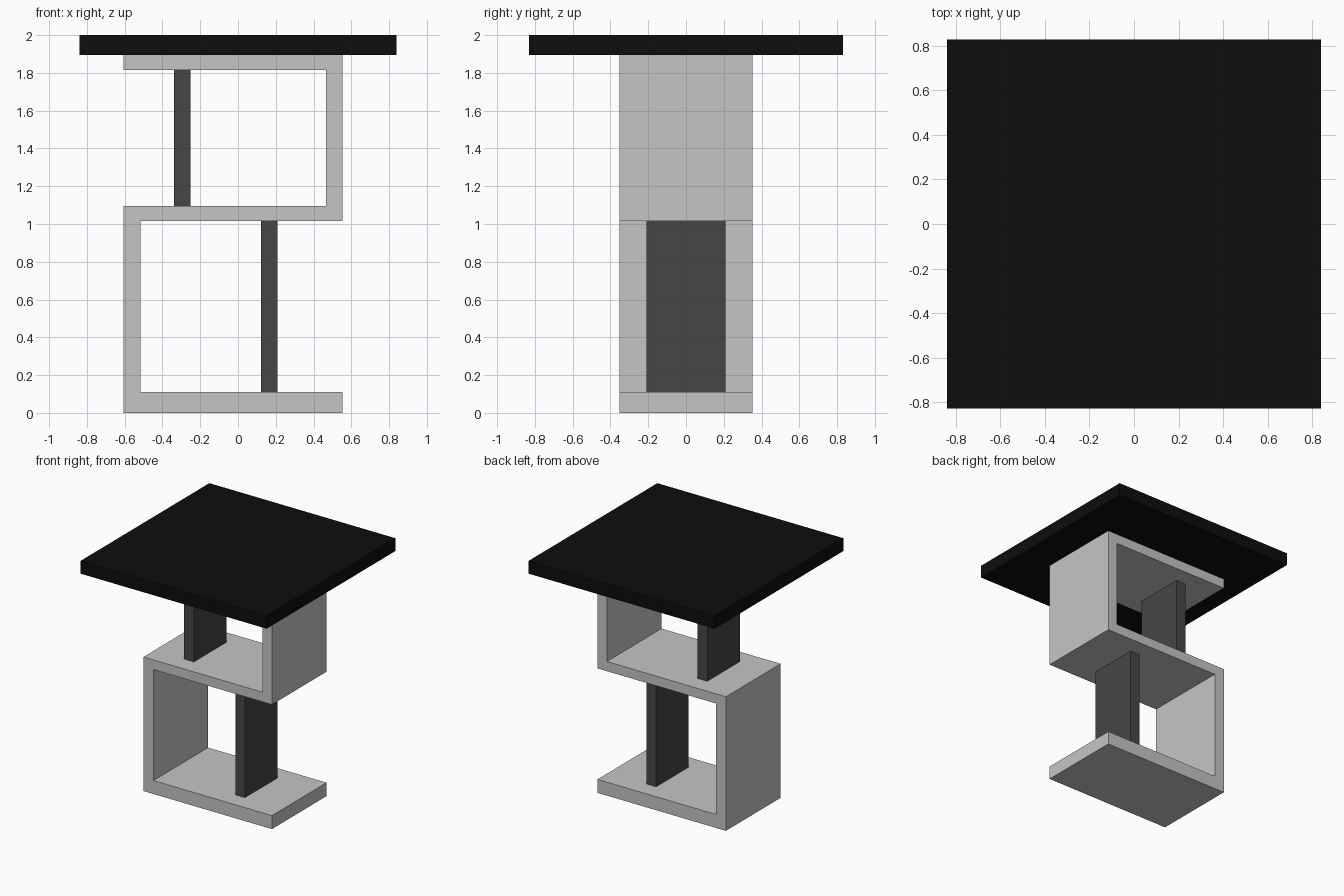
import bpy, bmesh

if "Cube" in bpy.data.objects:
    bpy.data.objects.remove(bpy.data.objects["Cube"])


def material(name, r, g, b):
    m = bpy.data.materials.new(name)
    m.diffuse_color = (r, g, b, 1)
    m.use_nodes = True
    m.node_tree.nodes["Principled BSDF"].inputs["Base Color"].default_value = m.diffuse_color
    return m


grey = material("light_grey", 0.56, 0.56, 0.545)
dark = material("dark_grey", 0.061, 0.061, 0.061)
black = material("black", 0.004, 0.004, 0.004)


def extrude_profile(name, points, half_depth, mat):
    """Closed x-z profile extruded symmetrically along y."""
    bm = bmesh.new()
    face = bm.faces.new([bm.verts.new((x, -half_depth, z)) for x, z in points])
    out = bmesh.ops.extrude_face_region(bm, geom=[face])
    moved = [v for v in out["geom"] if isinstance(v, bmesh.types.BMVert)]
    bmesh.ops.translate(bm, verts=moved, vec=(0, 2 * half_depth, 0))
    bmesh.ops.recalc_face_normals(bm, faces=bm.faces)
    mesh = bpy.data.meshes.new(name)
    bm.to_mesh(mesh)
    bm.free()
    mesh.materials.append(mat)
    obj = bpy.data.objects.new(name, mesh)
    bpy.context.collection.objects.link(obj)
    return obj


def box(name, x0, x1, z0, z1, half_depth, mat):
    return extrude_profile(name, [(x0, z0), (x1, z0), (x1, z1), (x0, z1)], half_depth, mat)


# S-shaped frame: base, left wall, middle shelf, right wall, top bar
L, R = -0.607, 0.553
LI, RI = -0.517, 0.467
BASE, MID0, MID1, TOP0, TOP1 = 0.11, 1.016, 1.095, 1.815, 1.895
extrude_profile("s_frame", [
    (L, 0), (R, 0), (R, BASE), (LI, BASE), (LI, MID0), (R, MID0),
    (R, TOP1), (L, TOP1), (L, TOP0), (RI, TOP0), (RI, MID1), (L, MID1),
], 0.352, grey)

# Support posts in each opening
box("lower_post", 0.123, 0.209, BASE, MID0, 0.21, dark)
box("upper_post", -0.339, -0.252, MID1, TOP0, 0.21, dark)

# Table top
box("table_top", -0.84, 0.84, TOP1, 2.0, 0.83, black)
